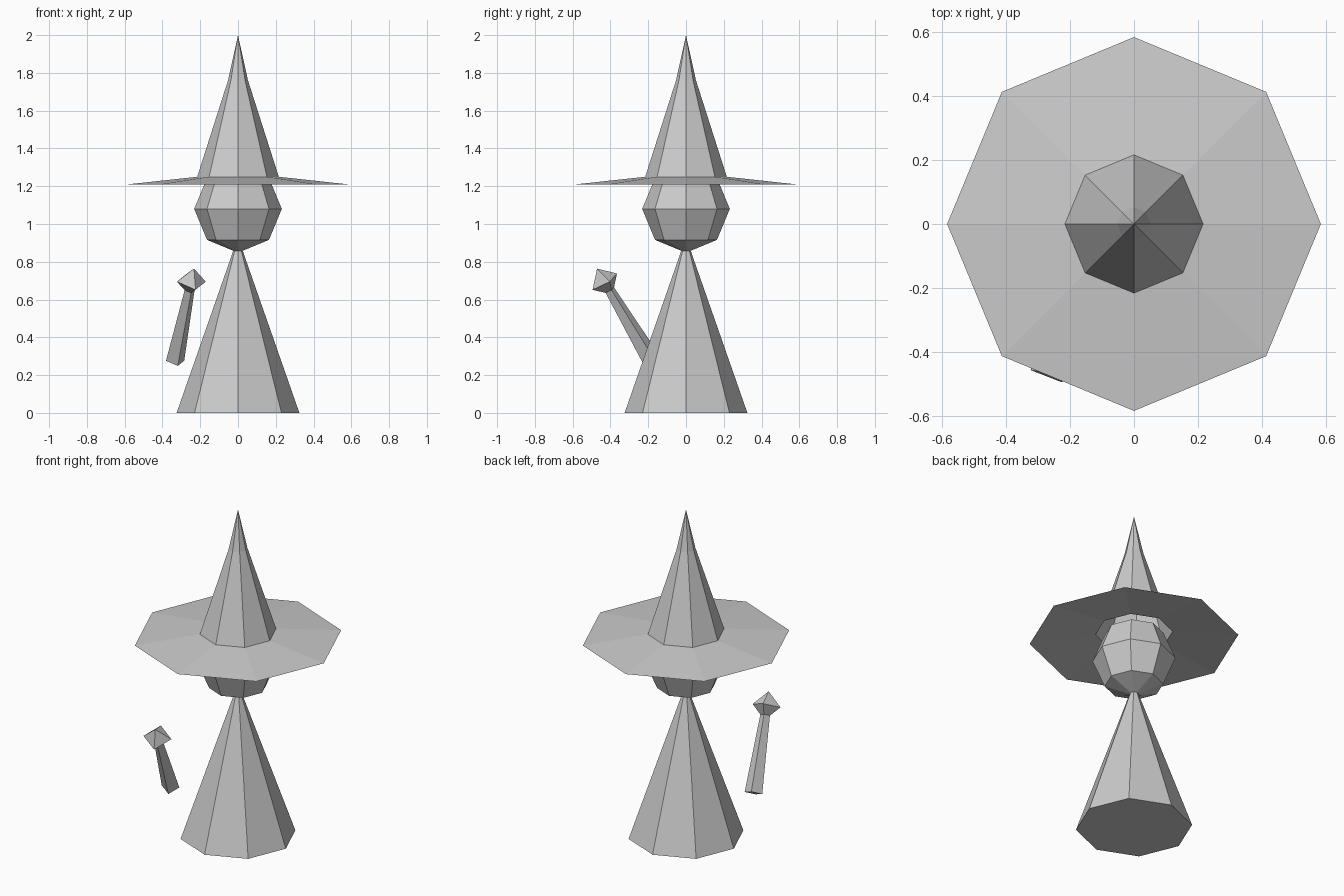
import bpy, bmesh, math
from mathutils import Vector, Matrix

if "Cube" in bpy.data.objects:
    bpy.data.objects.remove(bpy.data.objects["Cube"])


def finish(bm, name, matrix=None):
    bmesh.ops.recalc_face_normals(bm, faces=bm.faces[:])
    mesh = bpy.data.meshes.new(name)
    bm.to_mesh(mesh)
    bm.free()
    obj = bpy.data.objects.new(name, mesh)
    if matrix:
        obj.matrix_world = matrix
    bpy.context.collection.objects.link(obj)
    return obj


def lathe(name, profile, sides, cap_start=False, matrix=None):
    """Turn (radius, height) points around z; radius 0 makes a single tip."""
    bm = bmesh.new()
    rings = []
    for r, z in profile:
        count = sides if r > 0 else 1
        rings.append([bm.verts.new((r * math.cos(math.tau * i / sides),
                                    r * math.sin(math.tau * i / sides), z))
                      for i in range(count)])
    for a, b in zip(rings, rings[1:]):
        for i in range(sides):
            j = (i + 1) % sides
            if len(a) == 1:
                bm.faces.new((a[0], b[j], b[i]))
            elif len(b) == 1:
                bm.faces.new((a[i], a[j], b[0]))
            else:
                bm.faces.new((a[i], a[j], b[j], b[i]))
    if cap_start:
        bm.faces.new(rings[0][::-1])
    return finish(bm, name, matrix)


# Robe: closed eight-sided cone
lathe("robe", [(0.325, 0), (0, 0.93)], 8, cap_start=True)

# Head: low-poly sphere
R, HEAD_Z = 0.232, 1.08
K = R * math.sqrt(0.5)
lathe("head", [(0, HEAD_Z - R), (K, HEAD_Z - K), (R, HEAD_Z),
               (K, HEAD_Z + K), (0, HEAD_Z + R)], 8)

# Hat: drooping brim and pointed crown, open underneath
lathe("hat", [(0.584, 1.21), (0.216, 1.25), (0.053, 1.76), (0, 2.0)], 8)

# Wand frame: z along the shaft, x level with the ground
foot = Vector((-0.333, -0.18, 0.276))
gem_centre = Vector((-0.247, -0.43, 0.695))
axis = gem_centre - foot
length = axis.length
axis.normalize()
side = Vector((0, 0, 1)).cross(axis).normalized()
frame = Matrix((side, axis.cross(side), axis)).transposed().to_4x4()
frame.translation = foot

# Wand shaft: tapered four-sided rod
lathe("wand_shaft", [(0.051, 0), (0.025, length), (0, length)], 4,
      cap_start=True, matrix=frame)

# Wand gem: octahedron on the end of the shaft
G = 0.081
lathe("wand_gem", [(0, length - G), (G, length), (0, length + G)], 4,
      matrix=frame)
